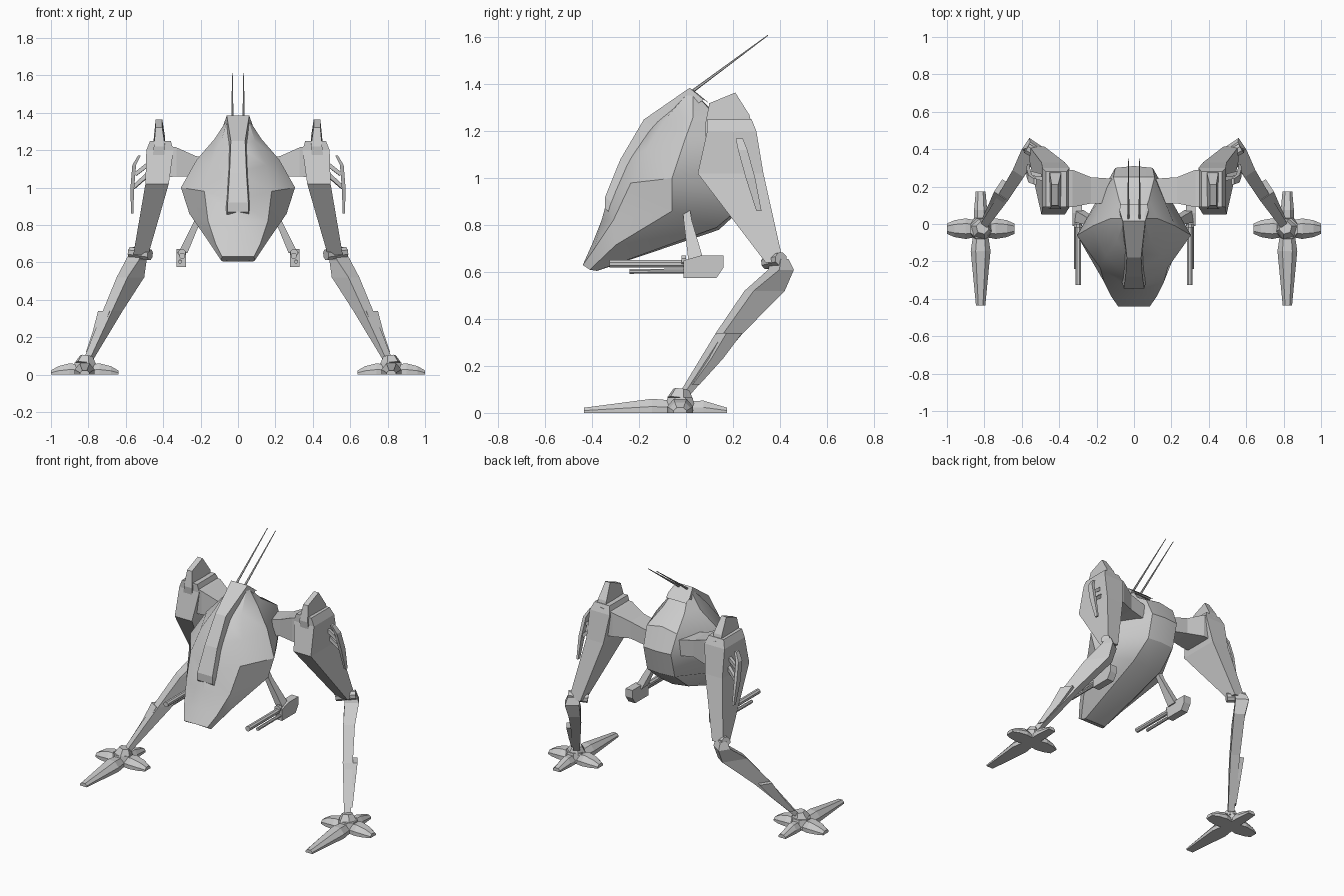
import bpy, bmesh, math
from mathutils import Vector

if "Cube" in bpy.data.objects:
    bpy.data.objects.remove(bpy.data.objects["Cube"])

grey = bpy.data.materials.new("light_grey")
grey.diffuse_color = (0.6, 0.6, 0.6, 1)
grey.use_nodes = True
grey.node_tree.nodes["Principled BSDF"].inputs["Base Color"].default_value = grey.diffuse_color


def loft(name, rings, mirror=True, smooth=None):
    """Skin a list of equal-length rings and cap both ends."""
    bm = bmesh.new()
    vs = [[bm.verts.new(p) for p in r] for r in rings]
    n = len(rings[0])
    for a, b in zip(vs, vs[1:]):
        for i in range(n):
            j = (i + 1) % n
            bm.faces.new((a[i], a[j], b[j], b[i]))
    bm.faces.new(vs[0])
    bm.faces.new(vs[-1][::-1])
    bmesh.ops.recalc_face_normals(bm, faces=bm.faces)
    me = bpy.data.meshes.new(name)
    bm.to_mesh(me)
    bm.free()
    me.materials.append(grey)
    ob = bpy.data.objects.new(name, me)
    bpy.context.collection.objects.link(ob)
    if mirror:
        ob.modifiers.new("mirror", 'MIRROR').use_mirror_merge = False
    if smooth:
        bpy.context.view_layer.objects.active = ob
        ob.select_set(True)
        bpy.ops.object.shade_smooth_by_angle(angle=math.radians(smooth))
        ob.select_set(False)
    return ob


def rect_z(x0, x1, y0, y1, z, tilt=0):
    """Horizontal rectangle; tilt raises its rear edge."""
    return [(x0, y0, z), (x1, y0, z), (x1, y1, z + tilt), (x0, y1, z + tilt)]


def turned(cx, cy, z, length, width, ang=math.radians(-56)):
    """Horizontal rectangle turned towards the foot."""
    d = Vector((math.cos(ang), math.sin(ang), 0)) * length / 2
    w = Vector((-math.sin(ang), math.cos(ang), 0)) * width / 2
    c = Vector((cx, cy, z))
    return [c - d - w, c + d - w, c + d + w, c - d + w]


def rod(name, a, b, r0, r1, n=8):
    """Tapered round bar between two points."""
    a, b = Vector(a), Vector(b)
    q = (b - a).to_track_quat('Z', 'Y')
    ring = lambda c, r: [c + q @ Vector((r * math.cos(t), r * math.sin(t), 0))
                         for t in (2 * math.pi * (i + .5) / n for i in range(n))]
    return loft(name, [ring(a, r0), ring(b, r1)])


# Body: half rings run front centre, front side, edge, rear side, rear centre
half = [
    [(0, .00, 1.365), (.055, .01, 1.365), (.06, .03, 1.36), (.05, .05, 1.35), (0, .05, 1.35)],
    [(0, -.155, 1.23), (.09, -.09, 1.25), (.125, .03, 1.26), (.08, .13, 1.26), (0, .13, 1.27)],
    [(0, -.26, 1.08), (.15, -.17, 1.12), (.22, -.01, 1.15), (.11, .25, 1.18), (0, .25, 1.20)],
    [(0, -.33, .93), (.18, -.235, .98), (.305, -.06, 1.0), (.10, .30, 1.06), (0, .31, 1.06)],
    [(0, -.36, .82), (.16, -.31, .82), (.26, -.06, .86), (.10, .26, .90), (0, .27, .90)],
    [(0, -.40, .72), (.12, -.39, .70), (.16, -.30, .715), (.11, .13, .79), (0, .14, .78)],
    [(0, -.44, .63), (.085, -.44, .63), (.09, -.41, .61), (.08, -.38, .605), (0, -.38, .605)],
]
loft("body_shell", [h + [(-x, y, z) for x, y, z in h[3:0:-1]] for h in half],
     mirror=False, smooth=32)

# Raised ridge down the middle of the shell
ridge = [(.045, 1.365, .055), (.015, 1.385, .06), (-.18, 1.25, .038),
         (-.28, 1.08, .045), (-.345, .92, .055), (-.345, .87, .055)]
loft("shell_ridge", [[(-w, y, z), (w, y, z), (w * 1.3, y + .06, z - .05),
                      (-w * 1.3, y + .06, z - .05)] for y, z, w in ridge], mirror=False)

# Aerials
rod("aerial", (.03, .02, 1.365), (.03, .35, 1.61), .007, .002, 6)

# Hip arm, widening towards the thigh
loft("hip_arm", [[(x, y0, z0), (x, y1, z0), (x, y1, z1), (x, y0, z1)]
                 for x, y0, y1, z0, z1 in [(.08, .11, .24, 1.03, 1.13),
                                           (.23, .11, .25, 1.06, 1.17),
                                           (.33, .09, .29, 1.06, 1.215),
                                           (.42, .10, .29, 1.05, 1.23)]])

# Thigh and its upper fin
loft("thigh", [rect_z(.36, .47, .09, .28, 1.25), rect_z(.345, .49, .09, .30, 1.20),
               rect_z(.37, .495, .05, .33, 1.02), rect_z(.48, .56, .34, .415, .64)])
loft("thigh_fin", [rect_z(.405, .44, .10, .21, 1.32, .045),
                   rect_z(.39, .45, .08, .27, 1.22, .05),
                   rect_z(.40, .46, .09, .31, 1.12)])

# Thin outer blade with braces
loft("thigh_blade", [rect_z(.52, .535, .212, .242, 1.17), rect_z(.545, .565, .222, .262, 1.12),
                     rect_z(.555, .575, .255, .295, 1.0), rect_z(.56, .572, .30, .322, .86)])
rod("blade_brace_upper", (.46, .24, 1.14), (.55, .25, 1.07), .016, .014, 4)
rod("blade_brace_lower", (.47, .25, 1.08), (.56, .275, 1.0), .016, .014, 4)

# Knee pin
rod("knee_joint", (.47, .345, .64), (.575, .405, .655), .03, .03)

# Shin with an overlapping lower guard
loft("shin", [turned(.535, .40, .655, .04, .075), turned(.545, .405, .61, .075, .085),
              turned(.575, .335, .52, .16, .07), turned(.67, .185, .34, .10, .06),
              turned(.80, -.005, .08, .035, .04)])
loft("shin_guard", [turned(.695, .185, .34, .08, .075), turned(.735, .115, .23, .06, .06),
                    turned(.785, .03, .12, .035, .045)])


# Foot: hub with four tapered toes
def toe(name, dx, dy, spec):
    """spec rows: distance from hub, half width, height."""
    rings = []
    for t, w, h in spec:
        c = Vector((.82 + dx * t, -.025 + dy * t, 0))
        s = Vector((-dy, dx, 0))
        up = Vector((0, 0, h))
        rings.append([c - s * w, c + s * w, c + s * w + up * .45,
                      c + s * w * .5 + up, c - s * w * .5 + up, c - s * w + up * .45])
    loft(name, rings)


toe("front_toe", 0, -1, [(0, .035, .05), (.12, .053, .06), (.41, .025, .022)])
toe("rear_toe", 0, 1, [(0, .035, .05), (.10, .035, .052), (.20, .026, .022)])
for side, label in ((1, "outer_toe"), (-1, "inner_toe")):
    toe(label, side, 0, [(0, .04, .05), (.08, .055, .06), (.14, .045, .045), (.18, .028, .022)])
rod("ankle_hub", (.82, -.025, .01), (.82, -.025, .065), .07, .058)
rod("ankle_cap", (.815, -.025, .06), (.81, -.02, .10), .058, .035, 6)

# Under-slung guns: strut, housing and two barrels
loft("gun_strut", [rect_z(.17, .21, -.015, .015, .88), rect_z(.20, .235, -.01, .025, .82),
                   rect_z(.27, .32, .01, .075, .65)])
gun_side = [(-.01, .575), (.13, .575), (.16, .62), (.16, .67), (.06, .67), (-.01, .65)]
loft("gun_housing", [[(x, y, z) for y, z in gun_side] for x in (.278, .328)])
rod("upper_barrel", (.298, .02, .635), (.298, -.325, .635), .017, .017)
rod("lower_barrel", (.31, .02, .605), (.31, -.24, .603), .011, .011)
rod("barrel_clamp", (.30, .0, .65), (.30, -.02, .65), .022, .022)
